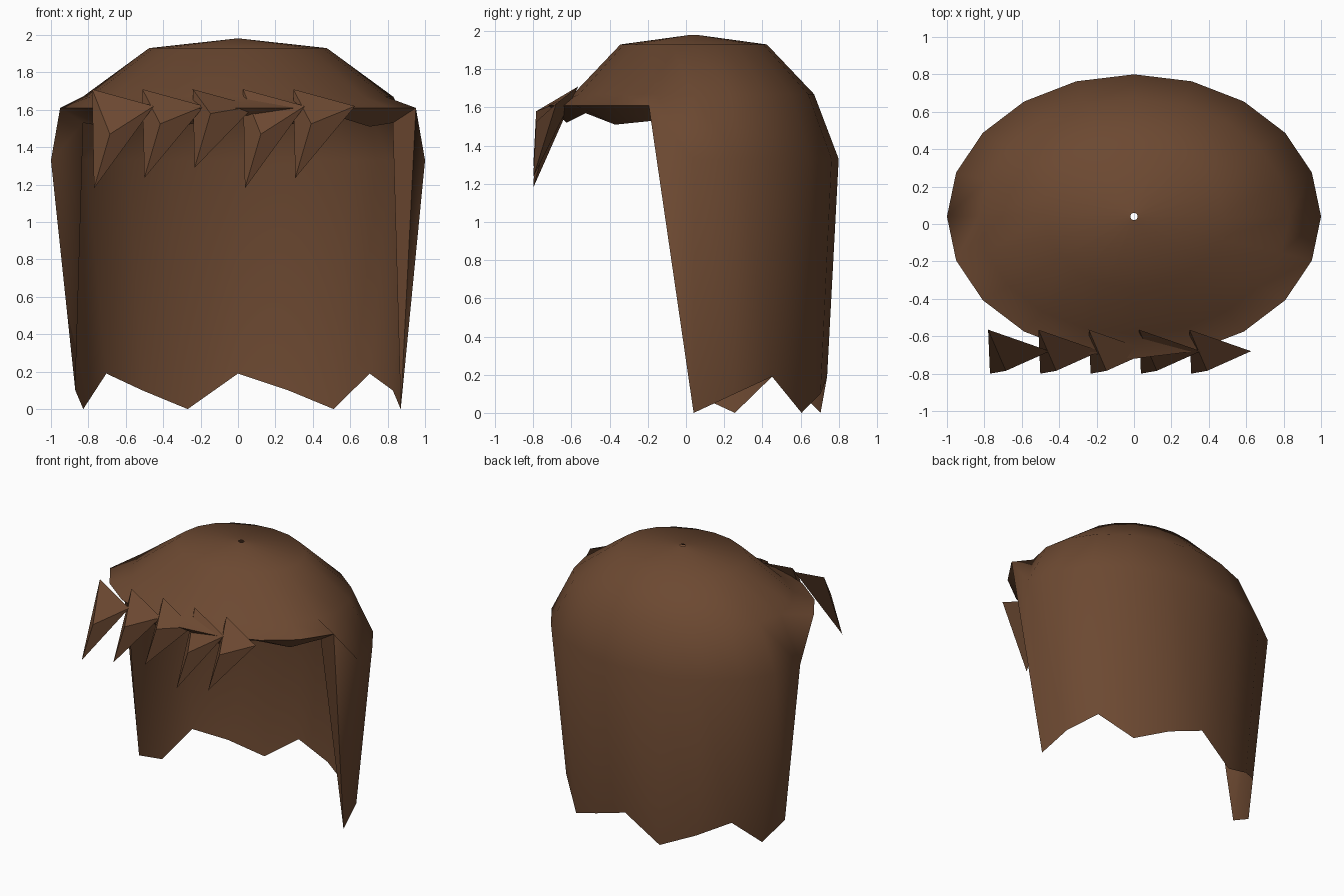
import bpy, math

if "Cube" in bpy.data.objects:
    bpy.data.objects.remove(bpy.data.objects["Cube"])

brown = bpy.data.materials.new("dark_brown_hair")
brown.diffuse_color = (0.150, 0.066, 0.031, 1)
brown.use_nodes = True
brown.node_tree.nodes["Principled BSDF"].inputs["Base Color"].default_value = brown.diffuse_color


def make(name, verts, faces, angle):
    mesh = bpy.data.meshes.new(name)
    mesh.from_pydata(verts, [], faces)
    mesh.materials.append(brown)
    obj = bpy.data.objects.new(name, mesh)
    bpy.context.collection.objects.link(obj)
    bpy.ops.object.select_all(action='DESELECT')
    obj.select_set(True)
    bpy.context.view_layer.objects.active = obj
    bpy.ops.object.shade_smooth_by_angle(angle=math.radians(angle))
    return obj


# Hair shell: five elliptical rings of 20 points, open at crown and hem
SEG, CY, RX, RY = 20, 0.04, 1.0, 0.76
hem = [0.0, 0.10, 0.19]                      # jagged hem repeats every 3 points
fringe = [1.53, 1.51, 1.57, 1.52, 1.58]      # underside of the front rim
fringe = fringe + fringe[-2::-1]


def ring(scale_x, scale_y, heights):
    pts = []
    for i in range(SEG):
        a = 2 * math.pi * i / SEG
        pts.append((RX * scale_x * math.cos(a),
                    CY + RY * scale_y * math.sin(a), heights[i]))
    return pts


# points 0-10 run round the back, 11-19 cross the forehead
side_z = [1.33] * 11 + [1.61] * 9
hem_z = [hem[i % 3] for i in range(11)] + fringe
verts = (ring(0.02, 0.025, [1.98] * SEG) + ring(0.475, 0.505, [1.93] * SEG)
         + ring(0.83, 0.83, [1.67] * SEG) + ring(1, 1, side_z)
         + ring(0.87, 0.92, hem_z))
faces = []
for r in range(4):
    for i in range(SEG):
        j = (i + 1) % SEG
        a, b = r * SEG, (r + 1) * SEG
        if r == 3 and i == 10:               # mirror the split of the front edges
            faces += [(a + i, b + i, b + j), (a + i, b + j, a + j)]
        elif r == 3 and i == 19:
            faces += [(a + i, b + i, b + j), (a + i, b + j, a + j)]
        else:
            faces.append((a + i, b + i, b + j, a + j))
make("hair_shell", verts, faces, 60)

# Fringe spikes: overlapping pointed locks across the forehead
tips = [1.18, 1.235, 1.29]
for k in range(5):
    x = -0.78 + 0.269 * k
    tip = tips[k % 3]
    spike = [(x, -0.565, 1.71), (x + 0.33, -0.68, 1.62),
             (x + 0.01, -0.80, tip), (x + 0.095, -0.785, tip + 0.29)]
    make(f"fringe_spike_{k + 1}", spike,
         [(0, 2, 3), (0, 3, 1), (3, 2, 1), (0, 1, 2)], 30)
